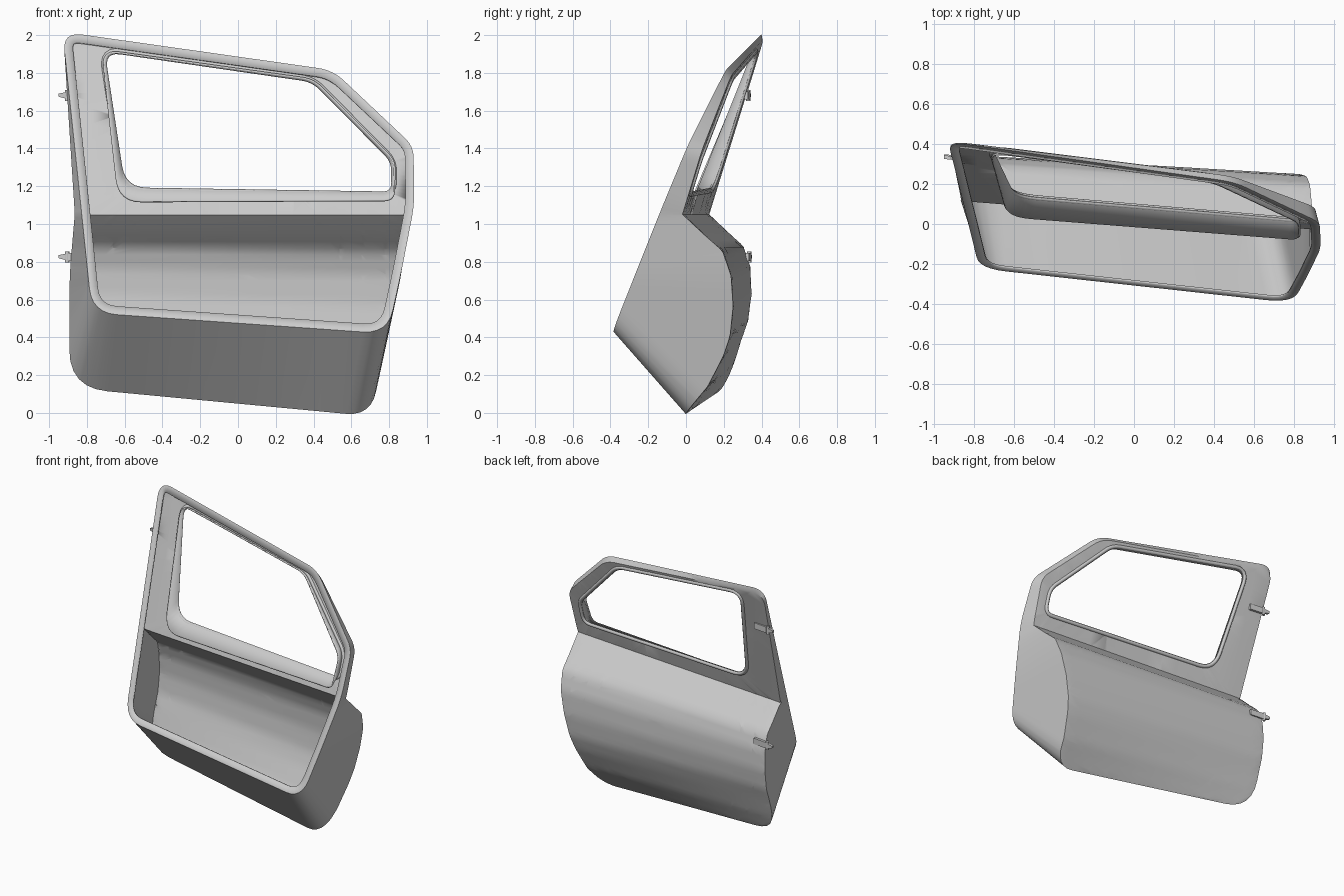
import bpy, bmesh, math
from mathutils import Vector

if "Cube" in bpy.data.objects:
    bpy.data.objects.remove(bpy.data.objects["Cube"])

# (height, bulge, sideways slant) of the outer skin, bottom to belt crease
PROFILE = [(-.02, .03, -.134), (.05, .076, -.134), (.2, .175, -.085), (.35, .24, -.06),
           (.45, .275, -.057), (.6, .293, -.057), (.75, .285, -.058), (.87, .245, -.062),
           (.95, .155, -.07), (1.05, .05, -.081)]


def skin_y(x, z):
    if z >= 1.05:
        return .05 - .081 * x + .305 * (z - 1.05)
    h = max(-.02, z + .09 * x * (1 - z / 1.05))
    for (a, fa, ba), (b, fb, bb) in zip(PROFILE, PROFILE[1:]):
        if h <= b:
            break
    t = (h - a) / (b - a)
    return fa + (fb - fa) * t + (ba + (bb - ba) * t) * x


def flange_y(x, z):
    return min(-.5 - .081 * x + .415 * z, skin_y(x, z))


def rounded(corners, steps=6, cuts=8):
    """Closed x/z loop with rounded corners, always the same count per corner."""
    pts, n = [], len(corners)
    for i, (x, z, r) in enumerate(corners):
        c = Vector((x, z))
        p = Vector(corners[i - 1][:2])
        q = Vector(corners[(i + 1) % n][:2])
        a, b = c + (p - c).normalized() * r, c + (q - c).normalized() * r
        for k in range(steps + 1):
            t = k / steps
            pts.append(a * (1 - t) ** 2 + c * 2 * t * (1 - t) + b * t * t)
    out = []
    for i, p in enumerate(pts):
        q = pts[(i + 1) % len(pts)]
        m = cuts if i % (steps + 1) == steps else 1
        out += [p.lerp(q, k / m) for k in range(m)]
    return out


def inset(loop, d):
    res = []
    for i, p in enumerate(loop):
        t = (loop[(i + 1) % len(loop)] - loop[i - 1]).normalized()
        res.append(p + Vector((t.y, -t.x)) * d)
    return res


def smooth(ob, angle=35):
    bpy.ops.object.select_all(action='DESELECT')
    ob.select_set(True)
    bpy.context.view_layer.objects.active = ob
    bpy.ops.object.shade_smooth_by_angle(angle=math.radians(angle))


def add_mesh(name, bm):
    me = bpy.data.meshes.new(name)
    bm.to_mesh(me)
    bm.free()
    ob = bpy.data.objects.new(name, me)
    bpy.context.collection.objects.link(ob)
    return ob


# Outlines, clockwise from the top left as seen from the front
flange = rounded([(-.925, 2.012, .1), (.5, 1.81, .08), (.925, 1.41, .06), (.93, 1.1, .08),
                  (.862, .75, .08), (.79, .42, .13), (-.77, .53, .13), (-.793, .75, .06),
                  (-.824, 1.05, .06)])
edge = rounded([(-.92, 1.985, .1), (.49, 1.785, .08), (.905, 1.39, .06), (.90, 1.08, .05),
                (.865, .75, .1), (.70, -.012, .13), (-.89, .138, .2), (-.887, .75, .08),
                (-.86, 1.05, .05)])
hole = rounded([(-.71, 1.915, .09), (.395, 1.755, .06), (.815, 1.33, .05), (.815, 1.168, .05),
                (-.60, 1.19, .12)])
hole_in = rounded([(-.72, 1.92, .09), (.40, 1.765, .06), (.83, 1.335, .05), (.825, 1.125, .05),
                   (-.63, 1.118, .12)])

# Door shell: lip, side wall, curved skin and window reveal
bm = bmesh.new()


def ring(loop, fy):
    return [bm.verts.new((p.x, fy(p.x, p.y), p.y)) for p in loop]


def reveal_y(x, z):
    return skin_y(x, z) - max(.02, .085 - .085 * (z - 1.12))


def bridge(a, b):
    n = len(a)
    for i in range(n):
        bm.faces.new((a[i], a[(i + 1) % n], b[(i + 1) % n], b[i]))


lip, front = ring(inset(flange, .042), flange_y), ring(flange, flange_y)
back, win = ring(edge, skin_y), ring(hole, skin_y)
win_in = ring(hole_in, reveal_y)
bridge(lip, front)
bridge(front, back)
bridge(win, win_in)
border = []
for loop in (back, win):
    border += [bm.edges.get((v, loop[(i + 1) % len(loop)])) for i, v in enumerate(loop)]
fill = bmesh.ops.triangle_fill(bm, edges=border, use_beauty=True, normal=(0, -1, 0))
for f in fill['geom']:
    if isinstance(f, bmesh.types.BMFace):
        f.material_index = 1

# Slice the skin finely, then press it into shape
cuts = [((0, 0, z), (0, 0, 1)) for z in [.035 * k for k in range(1, 30)] + [1.05]]
cuts += [((-.9 + .12 * k, 0, 0), (1, 0, 0)) for k in range(16)]
for co, no in cuts:
    faces = [f for f in bm.faces if f.material_index == 1]
    geom = faces + list({e for f in faces for e in f.edges}) + list({v for f in faces for v in f.verts})
    bmesh.ops.bisect_plane(bm, geom=geom, plane_co=co, plane_no=no, dist=.0005)
for v in {v for f in bm.faces if f.material_index == 1 for v in f.verts}:
    v.co.y = skin_y(v.co.x, v.co.z)
for f in bm.faces:
    f.material_index = 0
bmesh.ops.recalc_face_normals(bm, faces=bm.faces)
shell = add_mesh("door_shell", bm)
mod = shell.modifiers.new("sheet_thickness", 'SOLIDIFY')
mod.thickness, mod.offset = .01, 0
smooth(shell)

# Rolled seal around the outside of the window
cu = bpy.data.curves.new("window_seal", 'CURVE')
cu.dimensions = '3D'
cu.bevel_depth, cu.bevel_resolution = .014, 2
sp = cu.splines.new('POLY')
path = inset(hole, -.012)
sp.points.add(len(path) - 1)
for pt, p in zip(sp.points, path):
    pt.co = (p.x, skin_y(p.x, p.y) + .002, p.y, 1)
sp.use_cyclic_u = True
bpy.context.collection.objects.link(bpy.data.objects.new("window_seal", cu))


# Hinges: plate on the skin with a tapered arm and a pin
def hinge(name, z):
    y = skin_y(-.84, z)
    bm = bmesh.new()
    outline = [(-.79, -.022), (-.79, .022), (-.89, .022), (-.95, .010), (-.95, -.006), (-.89, -.022)]
    verts = [bm.verts.new((x, y + .004 - .1 * (x + .84), z + dz)) for x, dz in outline]
    face = bm.faces.new(verts)
    ext = bmesh.ops.extrude_face_region(bm, geom=[face])
    for v in ext['geom']:
        if isinstance(v, bmesh.types.BMVert):
            v.co.y += .018
    pin = bmesh.ops.create_cone(bm, cap_ends=True, segments=12, radius1=.012, radius2=.012, depth=.06)
    bmesh.ops.translate(bm, verts=pin['verts'], vec=(-.905, y + .02, z))
    bmesh.ops.recalc_face_normals(bm, faces=bm.faces)
    smooth(add_mesh(name, bm))


hinge("upper_hinge", 1.68)
hinge("lower_hinge", .825)
